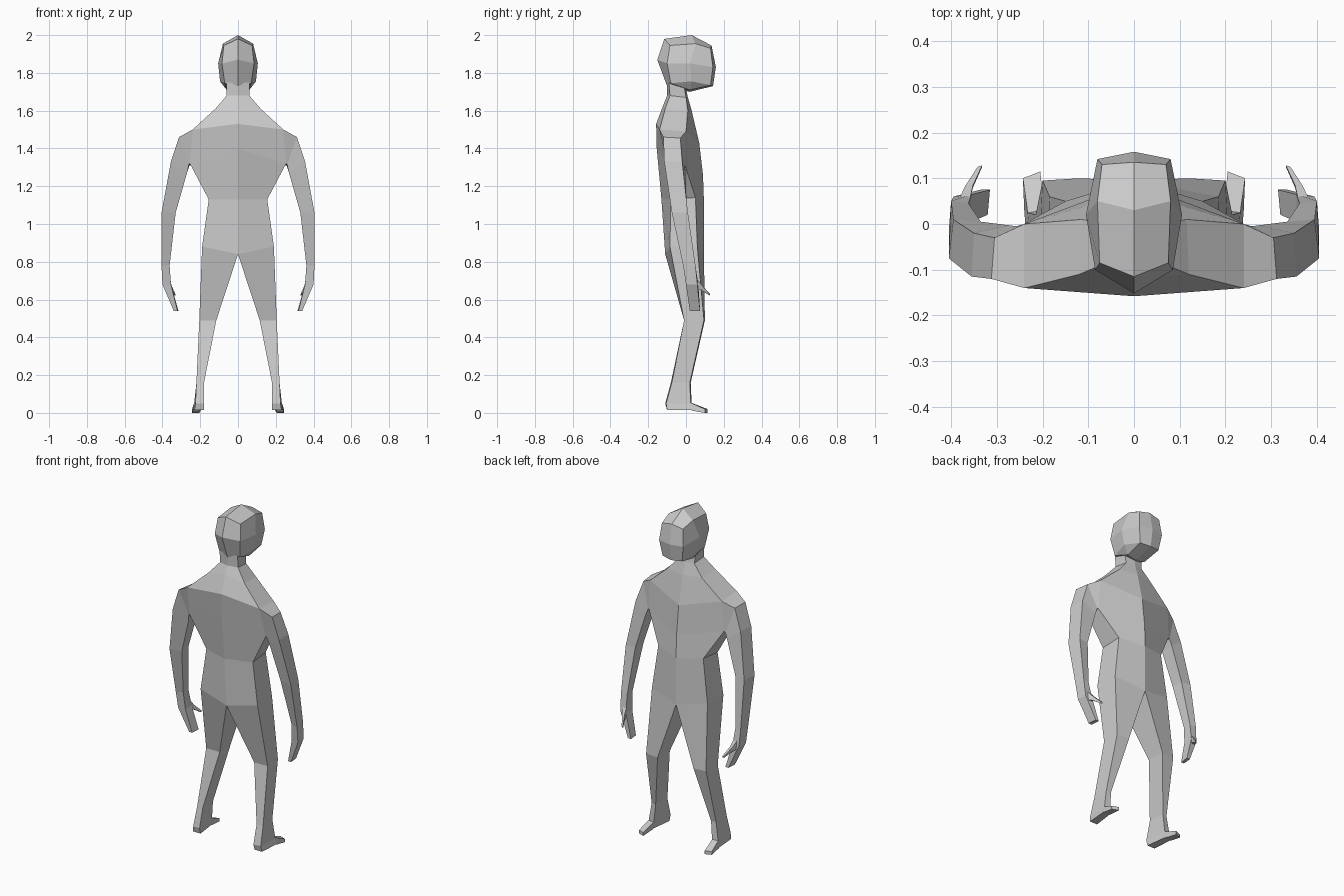
import bpy, bmesh


def finish(bm, name, mirror=True):
    bmesh.ops.remove_doubles(bm, verts=bm.verts, dist=0.0005)
    bmesh.ops.recalc_face_normals(bm, faces=bm.faces)
    me = bpy.data.meshes.new(name)
    bm.to_mesh(me)
    bm.free()
    ob = bpy.data.objects.new(name, me)
    bpy.context.collection.objects.link(ob)
    if mirror:
        mod = ob.modifiers.new("Mirror", 'MIRROR')
        mod.use_clip = True
        mod.merge_threshold = 0.001
    return ob


def rings_to_verts(bm, rings):
    return [[bm.verts.new(p) for p in r] for r in rings]


def loft(bm, rings, cap=True):
    """Closed four-sided tube through rings of points."""
    vs = rings_to_verts(bm, rings)
    for a, b in zip(vs, vs[1:]):
        for i in range(4):
            j = (i + 1) % 4
            bm.faces.new((a[i], a[j], b[j], b[i]))
    if cap:
        bm.faces.new(vs[-1])


def level(z, pts):
    return [(x, y, z) for x, y in pts]


body = bmesh.new()

# Torso half rings: back centre, back side, front side, front centre
torso = [
    [(0, -.10, 1.75), (.06, -.09, 1.75), (.06, -.01, 1.73), (0, 0, 1.72)],
    [(0, -.10, 1.68), (.06, -.085, 1.68), (.055, 0, 1.67), (0, .01, 1.67)],
    [(0, -.12, 1.63), (.12, -.11, 1.61), (.115, .01, 1.60), (0, .03, 1.60)],
    [(0, -.158, 1.53), (.24, -.14, 1.50), (.24, 0, 1.49), (0, .07, 1.43)],
    [(0, -.155, 1.40), (.255, -.10, 1.32), (.25, -.005, 1.31), (0, .09, 1.26)],
    [(0, -.13, 1.13), (.155, -.08, 1.13), (.15, .05, 1.14), (0, .095, 1.12)],
    [(0, -.11, .84), (.19, -.085, .88), (.185, .06, .88), (0, .095, .84)],
]
vs = rings_to_verts(body, torso)
for k, (a, b) in enumerate(zip(vs, vs[1:])):
    for i in range(3):
        if not (k == 3 and i == 1):          # leave the arm socket open
            body.faces.new((a[i], a[i + 1], b[i + 1], b[i]))

# Arm: outer back, outer front, inner front, inner back
s, p = torso[3], torso[4]
loft(body, [
    [s[1], s[2], p[2], p[1]],
    [(.312, -.12, 1.46), (.305, -.03, 1.455), (.258, -.005, 1.308), (.26, -.098, 1.315)],
    [(.355, -.115, 1.33), (.35, -.02, 1.33), (.272, -.003, 1.27), (.27, -.085, 1.27)],
    level(1.06, [(.405, -.075), (.395, .01), (.335, .005), (.33, -.065)]),
    level(.78, [(.405, -.015), (.40, .05), (.362, .045), (.362, -.005)]),
    level(.68, [(.40, .0), (.395, .06), (.355, .065), (.355, .005)]),
    level(.54, [(.34, .02), (.335, .075), (.315, .075), (.32, .02)]),
])

# Leg down to the heel, continuing from the hip ring
loft(body, [
    torso[6],
    level(.49, [(.115, -.01), (.205, -.01), (.20, .095), (.12, .10)]),
    level(.16, [(.18, -.08), (.22, -.075), (.215, .02), (.185, .025)]),
    level(.05, [(.18, -.11), (.225, -.105), (.232, .025), (.195, .03)]),
    level(.015, [(.18, -.10), (.23, -.10), (.24, .03), (.197, .03)]),
])
finish(body, "body")

# Toes: flat wedge in front of the ankle
toes = bmesh.new()
loft(toes, [
    [(.195, .025, .055), (.232, .022, .055), (.24, .03, .012), (.197, .03, .012)],
    [(.205, .115, .02), (.243, .10, .02), (.243, .10, 0), (.205, .115, 0)],
])
finish(toes, "toes")

# Thumb: tapering hook off the palm
thumb = bmesh.new()
loft(thumb, [
    [(.385, .05, .72), (.36, .05, .72), (.36, .05, .66), (.385, .05, .66)],
    [(.368, .085, .675), (.352, .085, .675), (.352, .08, .65), (.368, .08, .65)],
    [(.342, .125, .63), (.332, .128, .63), (.332, .125, .622), (.342, .122, .622)],
])
finish(thumb, "thumb")

# Head: faceted hull from a centre profile and mirrored side points
centre = [(-.10, 1.73), (-.152, 1.87), (-.115, 1.98), (.03, 2.0), (.135, 1.945),
          (.158, 1.83), (.143, 1.73), (.02, 1.70)]
side = [(.075, -.085, 1.945), (.08, .05, 1.955), (.07, .13, 1.93), (.08, .142, 1.83),
        (.065, .13, 1.735), (.085, -.10, 1.85), (.105, .02, 1.85),
        (.095, .03, 1.755), (.06, .02, 1.71), (.07, -.08, 1.745)]
head = bmesh.new()
for y, z in centre:
    head.verts.new((0, y, z))
for x, y, z in side:
    head.verts.new((x, y, z))
    head.verts.new((-x, y, z))
bmesh.ops.convex_hull(head, input=head.verts)
bmesh.ops.join_triangles(head, faces=head.faces, angle_face_threshold=0.5,
                         angle_shape_threshold=1.0)
finish(head, "head", mirror=False)
